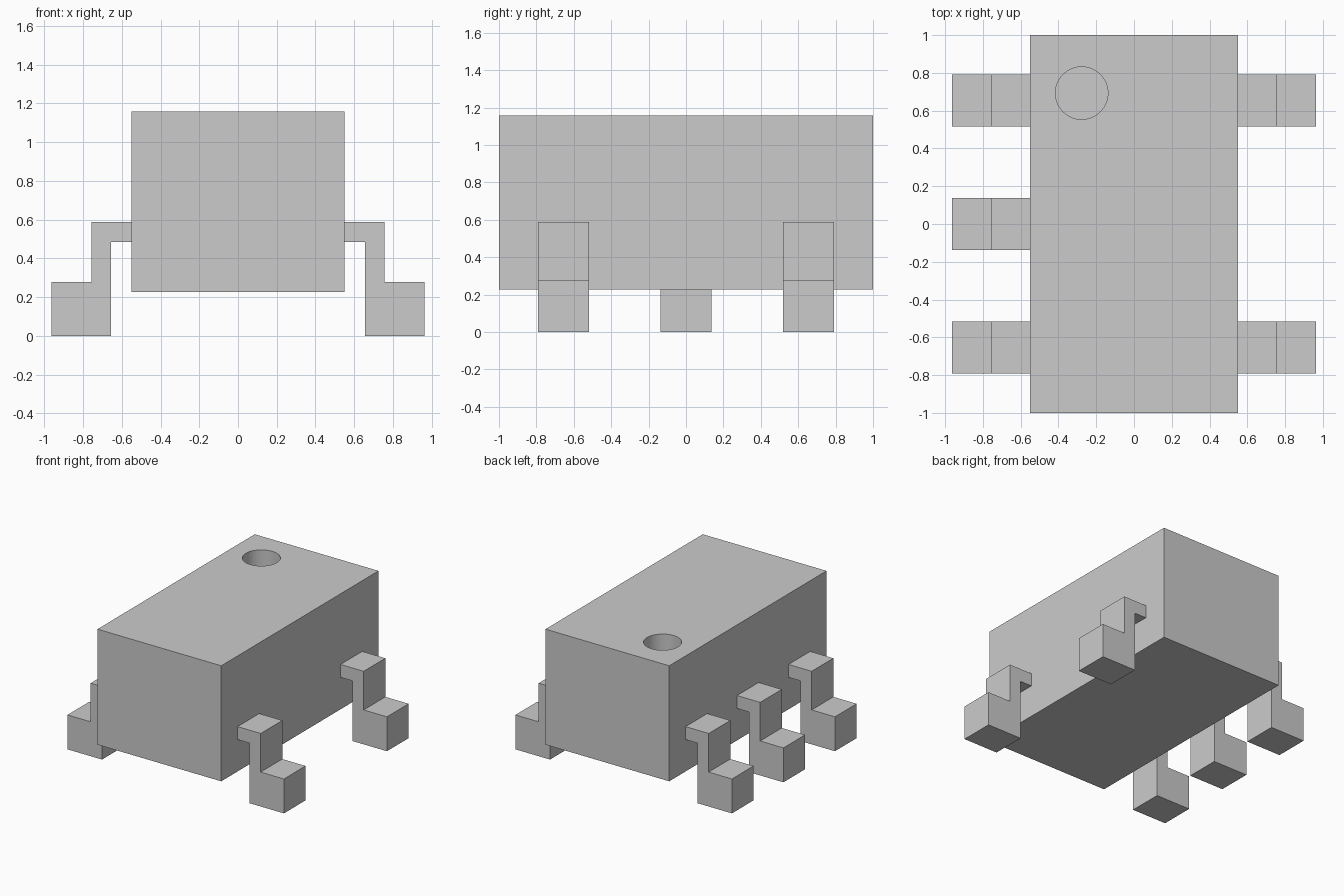
import bpy, bmesh
from math import radians

if "Cube" in bpy.data.objects:
    bpy.data.objects.remove(bpy.data.objects["Cube"])

HALF_W, HALF_L = 0.551, 1.0
Z_LOW, Z_TOP = 0.227, 1.157
PITCH, LEAD_W = 0.655, 0.275
HOLE_X, HOLE_Y, HOLE_R, HOLE_DEPTH = -0.277, 0.693, 0.139, 0.14

# Gull-wing lead side profile (x, z), right-hand side
LEAD = [(HALF_W, 0.484), (0.656, 0.484), (0.656, 0.0), (0.964, 0.0),
        (0.964, 0.277), (0.757, 0.277), (0.757, 0.588), (HALF_W, 0.588)]


def make_lead(name, side, y):
    """Extrude the lead profile along y; side is +1 or -1."""
    bm = bmesh.new()
    face = bm.faces.new([bm.verts.new((side * x, y - LEAD_W / 2, z)) for x, z in LEAD])
    ext = bmesh.ops.extrude_face_region(bm, geom=[face], use_keep_orig=True)
    moved = [v for v in ext["geom"] if isinstance(v, bmesh.types.BMVert)]
    bmesh.ops.translate(bm, verts=moved, vec=(0, LEAD_W, 0))
    bmesh.ops.recalc_face_normals(bm, faces=bm.faces[:])
    mesh = bpy.data.meshes.new(name)
    bm.to_mesh(mesh)
    bm.free()
    obj = bpy.data.objects.new(name, mesh)
    bpy.context.collection.objects.link(obj)
    return obj


# Cutter for the round orientation mark
bpy.ops.mesh.primitive_cylinder_add(vertices=64, radius=HOLE_R, depth=2 * HOLE_DEPTH,
                                    location=(HOLE_X, HOLE_Y, Z_TOP))
cutter = bpy.context.object
cutter.name = "mark_cutter"
cutter.hide_render = True

# Package body with the blind round recess
bpy.ops.mesh.primitive_cube_add(size=1, location=(0, 0, (Z_LOW + Z_TOP) / 2))
body = bpy.context.object
body.name = "package_body"
body.scale = (2 * HALF_W, 2 * HALF_L, Z_TOP - Z_LOW)
bpy.ops.object.transform_apply(location=False, rotation=False, scale=True)
cut = body.modifiers.new("orientation_mark", 'BOOLEAN')
cut.operation = 'DIFFERENCE'
cut.solver = 'EXACT'
cut.object = cutter
bpy.ops.object.modifier_apply(modifier=cut.name)
bpy.data.objects.remove(cutter, do_unlink=True)
bpy.ops.object.shade_smooth_by_angle(angle=radians(30))

# Three leads on the left, two on the right
for label, side, rows in (("left", -1, (-1, 0, 1)), ("right", 1, (-1, 1))):
    for i, row in enumerate(rows, 1):
        make_lead(f"{label}_lead_{i}", side, row * PITCH)
